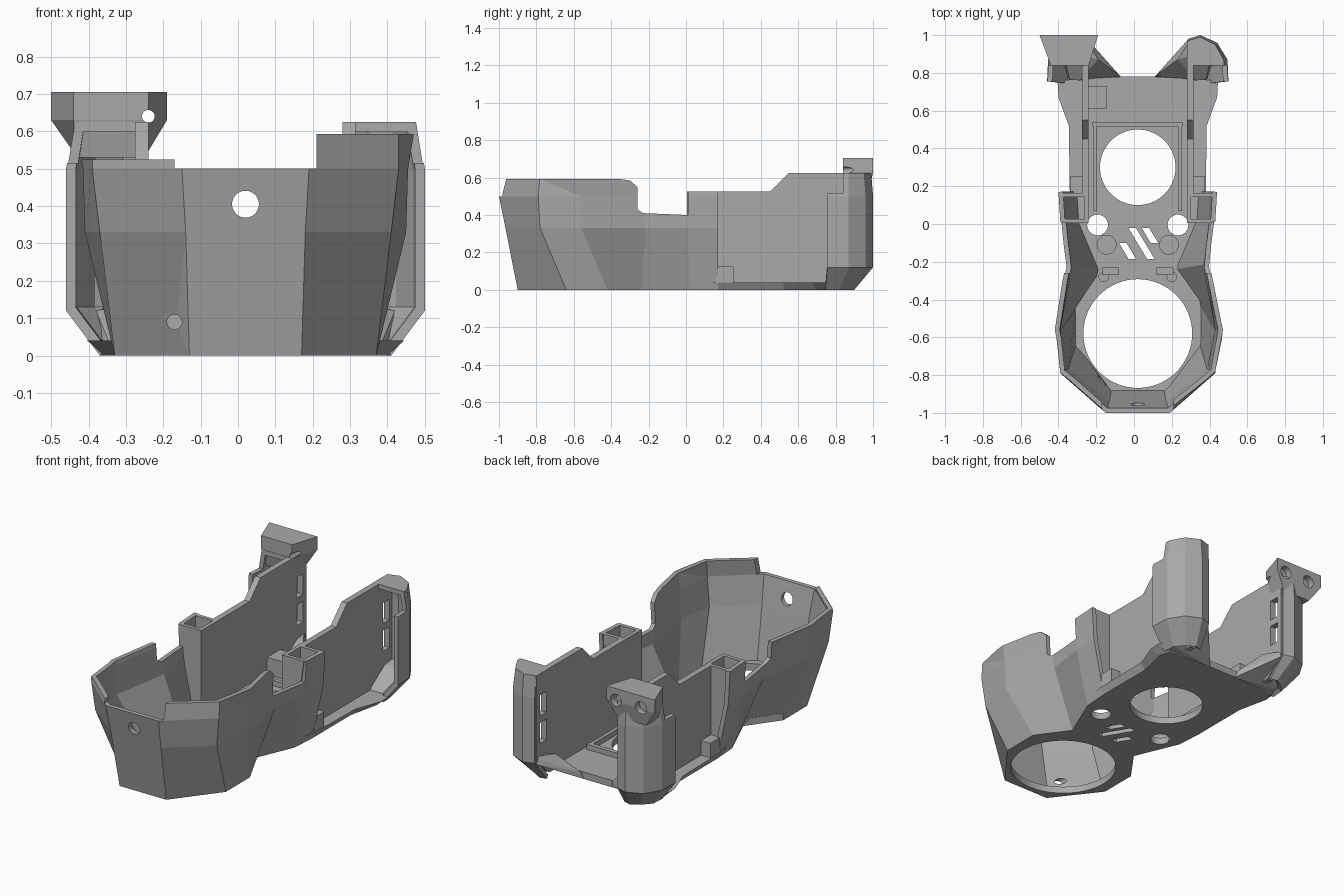
import bpy, bmesh
from math import radians
from mathutils import Matrix, Vector

cube = bpy.data.objects.get("Cube")
if cube:
    bpy.data.objects.remove(cube, do_unlink=True)

grey = bpy.data.materials.new("plain grey")
grey.use_nodes = True
grey.diffuse_color = (0.4, 0.4, 0.4, 1)
grey.node_tree.nodes["Principled BSDF"].inputs["Base Color"].default_value = grey.diffuse_color
CENTRE = 0.02   # the body is symmetric about this x


def make(name, bm, fix=True):
    if fix:
        bmesh.ops.recalc_face_normals(bm, faces=bm.faces)
    bmesh.ops.translate(bm, verts=bm.verts, vec=(CENTRE, 0, 0))
    mesh = bpy.data.meshes.new(name)
    bm.to_mesh(mesh)
    bm.free()
    mesh.materials.append(grey)
    obj = bpy.data.objects.new(name, mesh)
    bpy.context.collection.objects.link(obj)
    return obj


def apply(obj, kind, **settings):
    mod = obj.modifiers.new(kind.title(), kind)
    for key, value in settings.items():
        setattr(mod, key, value)
    bpy.context.view_layer.objects.active = obj
    bpy.ops.object.modifier_apply(modifier=mod.name)


def cut(obj, *cutters):
    for cutter in cutters:
        apply(obj, "BOOLEAN", object=cutter, operation="DIFFERENCE", solver="EXACT")
        bpy.data.objects.remove(cutter, do_unlink=True)


def loft(name, levels, thickness=0):
    """Join outlines at several heights: a solid, or an open wall if thickness is given."""
    bm = bmesh.new()
    rows = [[bm.verts.new((x, y, z)) for x, y in pts] for z, pts in levels]
    count = len(rows[0])
    for low, high in zip(rows, rows[1:]):
        for i in range(count - 1 if thickness else count):
            j = (i + 1) % count
            bm.faces.new((low[i], low[j], high[j], high[i]))
    if not thickness:
        bm.faces.new(rows[0])
        bm.faces.new(rows[-1])
    obj = make(name, bm, fix=not thickness)
    if thickness:
        apply(obj, "SOLIDIFY", thickness=thickness, offset=-1, use_even_offset=True)
    return obj


def box(name, x, y, z):
    bm = bmesh.new()
    size = [b - a for a, b in (x, y, z)]
    middle = Vector([(a + b) / 2 for a, b in (x, y, z)])
    bmesh.ops.create_cube(bm, size=1, matrix=Matrix.Translation(middle) @ Matrix.Diagonal((*size, 1)))
    return make(name, bm)


def drill(radius, centre, depth, along_y=False, sides=32):
    bm = bmesh.new()
    turn = Matrix.Rotation(radians(90 if along_y else 0), 4, "X")
    bmesh.ops.create_cone(bm, cap_ends=True, segments=sides, radius1=radius, radius2=radius,
                          depth=depth, matrix=Matrix.Translation(centre) @ turn)
    return make("drill", bm)


def side_profile(name, profile, x0, x1):
    bm = bmesh.new()
    face = bm.faces.new([bm.verts.new((x0, y, z)) for y, z in profile])
    new = bmesh.ops.extrude_face_region(bm, geom=[face])["geom"]
    bmesh.ops.translate(bm, vec=(x1 - x0, 0, 0),
                        verts=[v for v in new if isinstance(v, bmesh.types.BMVert)])
    return make(name, bm)


def flip(pts):
    return [(-x, y) for x, y in reversed(pts)]


def both(pts):
    return flip(pts) + pts


# Faceted front hull, from the floor edge up to the rim
foot = [(.15, -.9), (.35, -.64), (.35, -.42), (.22, -.24), (.33, .02), (.34, .17)]
belly = [(.16, -.965), (.39, -.78), (.43, -.56), (.37, -.215), (.4, .01), (.41, .17)]
chest = [(.17, -1), (.41, -.79), (.435, -.56), (.385, -.24), (.41, .01), (.42, .17)]
brim = [(.17, -.97), (.41, -.78), (.455, -.56), (.39, -.24), (.41, .01), (.42, .17)]
hull = loft("front_hull", [(0, both(foot)), (.33, both(belly)), (.5, both(chest)), (.62, both(brim))], .025)
notch = [(.3, .8), (.3, .525), (.01, .525), (.01, .4), (-.23, .41), (-.26, .43)]
high_rim = notch + [(-.26, .55), (-.3, .585), (-.36, .593), (-1.1, .593), (-1.1, .8)]
low_rim = notch + [(-.26, .525), (-1.1, .525), (-1.1, .8)]
cut(hull,
    side_profile("rim_cutter", high_rim, 0, .7),
    side_profile("rim_cutter", low_rim, -.7, 0),
    box("front_gap", (-.19, .19), (-1.1, -.8), (.5, .8)),
    drill(.036, (0, -1, .405), .3, along_y=True),
    drill(.02, (-.19, -.92, .09), .3, along_y=True))

# Floor plate, with a flared ledge at the rear, and its openings
tail = [(.34, .52), (.38, .7), (.36, .76), (.09, .78)]
ledge = [(.365, .52), (.42, .67), (.425, .76), (.09, .78)]
floor = loft("floor_plate", [(0, both(foot + tail)), (.04, both(foot[:-1] + [(.36, .17)] + ledge))])
cut(floor, drill(.288, (0, -.58, 0), .2, sides=64), drill(.2, (0, .3, 0), .2, sides=64))
for side in (-1, 1):
    cut(floor,
        drill(.055, (side * .213, -.005, 0), .2),
        drill(.05, (side * .165, -.11, .045), .03),
        drill(.025, (side * .18, -.28, .045), .03))
for x, top, bottom in ((-.08, -.1, -.185), (-.03, -.02, -.185), (.04, -.02, -.1)):
    slant = (top - bottom) * .6
    slot = [(x - .02, top), (x + .02, top), (x + .02 + slant, bottom), (x - .02 + slant, bottom)]
    cut(floor, loft("slot_cutter", [(-.1, slot), (.1, slot)]))

# Flat rear walls, each ending in a curved pillar that is open to the front
wall_shape = [(.15, .02), (.15, .525), (.45, .525), (.55, .625), (.97, .625), (.97, .12), (.85, .02)]
shell_foot = [(.39, .745), (.385, .82), (.34, .87), (.29, .9), (.25, .89)]
shell_mid = [(.48, .755), (.475, .87), (.42, .96), (.33, 1), (.265, .98)]
shell_top = [(.46, .755), (.455, .87), (.41, .95), (.33, .99), (.265, .97)]
for name, side in (("left", 1), ("right", -1)):
    turned = flip if side < 0 else list
    wall = side_profile(name + "_rear_wall", wall_shape, side * .26, side * .295)
    reach = sorted((side * .2, side * .33))
    for z in (.22, .38):
        cut(wall, box("slot_cutter", reach, (.88, .94), (z, z + .12)))
    shell = loft(name + "_pillar", [(0, turned(shell_foot)), (.12, turned(shell_mid)),
                                    (.5, turned(shell_mid)), (.625, turned(shell_top))], .026)
    cut(shell, box("shoulder_cutter", sorted((side * .3, side * .6)), (.6, .84), (.515, .8)))
    lid = turned([(.265, .84), (.455, .84)] + shell_top[1:])
    loft(name + "_pillar_lid", [(.598, lid), (.625, lid)])

    # Open-topped pocket between the hull and the rear wall
    low = turned([(.33, .165), (.26, .165), (.26, .005), (.32, .005)])
    top = turned([(.41, .165), (.26, .165), (.26, .005), (.4, .005)])
    loft(name + "_pocket", [(0, low), (.525, top)], .022)

    # Sloping foot behind the floor
    bm = bmesh.new()
    for x, y, z in ((.09, .78, 0), (.35, .72, 0), (.38, .8, .02), (.1, .79, .04),
                    (.26, .97, .11), (.28, .98, .15), (.21, .87, .15), (.4, .93, .12)):
        bm.verts.new((side * x, y, z))
    bmesh.ops.convex_hull(bm, input=bm.verts)
    make(name + "_rear_foot", bm)

    # Low rail beside the rear opening, the tab behind the pocket, the waist ledge
    box(name + "_floor_rail", sorted((side * .215, side * .235)), (.07, .52), (.02, .07))
    box(name + "_wall_tab", sorted((side * .29, side * .355)), (.16, .255), (.03, .125))
    box(name + "_waist_ledge", sorted((side * .1, side * .19)), (-.27, -.23), (.02, .06))

box("cross_rail", (-.24, .24), (.515, .54), (.02, .07))
box("cable_block", (-.262, -.165), (.61, .73), (.02, .14))

# Bracket on top of the taller pillar, with two screw holes
crown = [(-.52, 1), (-.21, 1), (-.26, .84), (-.46, .84)]
neck = [(-.45, .98), (-.27, .98), (-.27, .86), (-.45, .86)]
bracket = loft("pillar_bracket", [(.53, neck), (.63, crown), (.705, crown)])
cut(bracket, drill(.017, (-.26, .9, .64), .4, along_y=True))
for x in (-.43, -.27):
    cut(bracket, drill(.036, (x, 1, .635), .08, along_y=True))
